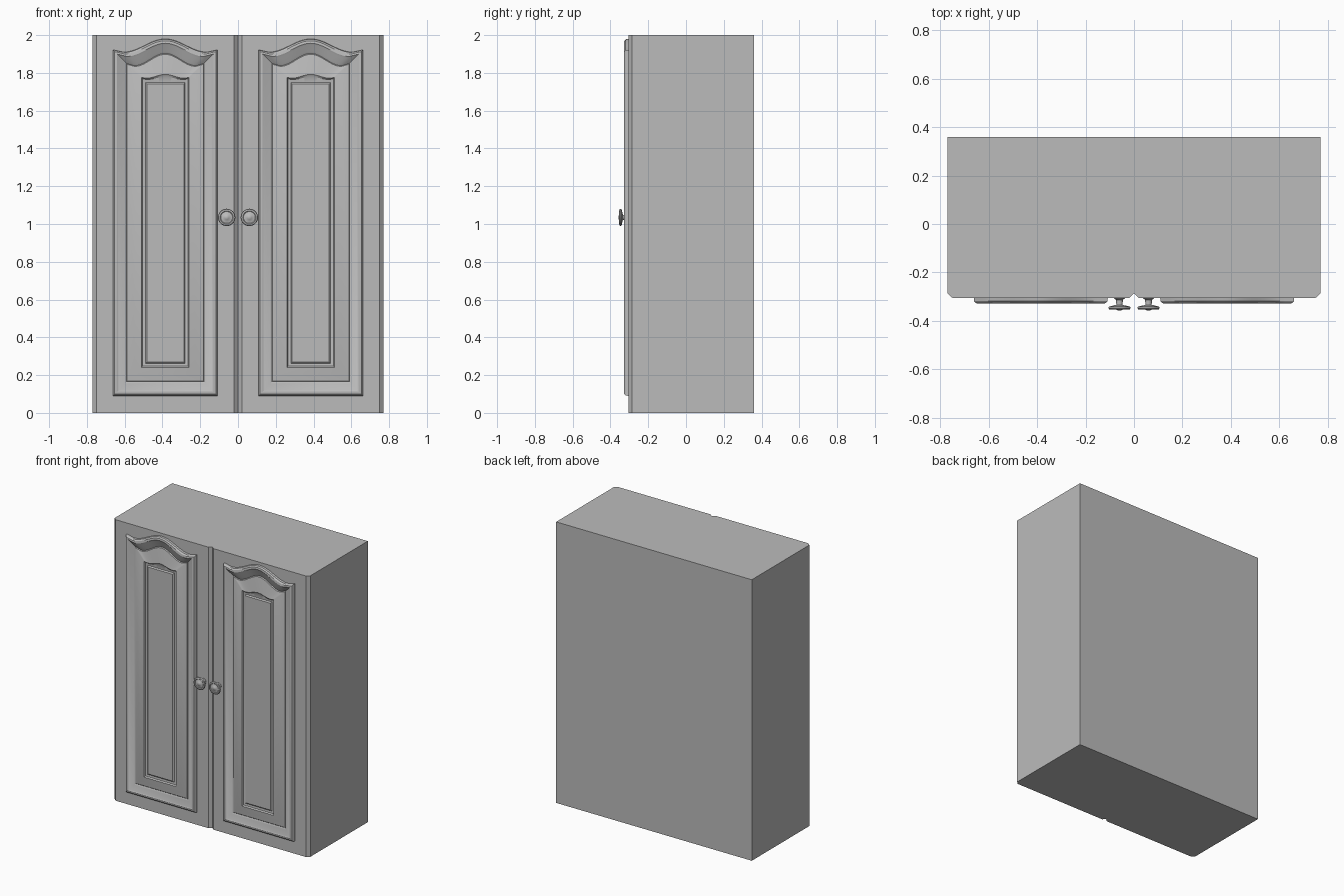
import bpy, bmesh, math
from mathutils import Matrix

cube = bpy.data.objects.get("Cube")
if cube:
    bpy.data.objects.remove(cube, do_unlink=True)

paint = bpy.data.materials.new("grey paint")
paint.use_nodes = True
GREY = (0.5, 0.5, 0.5, 1)
paint.diffuse_color = GREY
paint.node_tree.nodes["Principled BSDF"].inputs["Base Color"].default_value = GREY


def finish(bm, name, angle=None):
    bmesh.ops.recalc_face_normals(bm, faces=bm.faces[:])
    mesh = bpy.data.meshes.new(name)
    bm.to_mesh(mesh)
    bm.free()
    mesh.materials.append(paint)
    ob = bpy.data.objects.new(name, mesh)
    bpy.context.collection.objects.link(ob)
    if angle:
        bpy.ops.object.select_all(action='DESELECT')
        bpy.context.view_layer.objects.active = ob
        ob.select_set(True)
        bpy.ops.object.shade_smooth_by_angle(angle=math.radians(angle))
    return ob


def crown(t):
    """Height of the cathedral arch, from shoulder to crown."""
    a = abs(t)
    if a < 0.8:
        return 0.5 + 0.5 * math.cos(math.pi * a / 0.8)
    return (a - 0.8) * 0.9


def outline(bm, cx, half, bottom, top, rise, y, steps=32):
    """One closed ring: straight sides and bottom, arched top."""
    points = [(cx - half, bottom), (cx + half, bottom)]
    for i in range(steps + 1):
        t = 1 - 2 * i / steps
        points.append((cx + half * t, top + rise * crown(t)))
    return [bm.verts.new((x, y, z)) for x, z in points]


# Door rings from the back edge inwards: half width, bottom, top, arch rise, y
SLAB = [(.385, 0, 2, 0, -.275), (.385, 0, 2, 0, -.287), (.365, 0, 2, 0, -.305)]
MOULDING = [
    (.277, .09, 1.91, .07, -.305), (.275, .092, 1.908, .07, -.319),
    (.268, .10, 1.90, .07, -.327), (.255, .112, 1.887, .07, -.329),
    (.245, .12, 1.878, .07, -.324), (.215, .155, 1.848, .066, -.312),
    (.205, .165, 1.838, .065, -.306)]
PANEL = [
    (.202, .17, 1.834, .064, -.312), (.16, .205, 1.80, .045, -.32),
    (.125, .24, 1.772, .02, -.327), (.12, .247, 1.765, .014, -.319),
    (.105, .262, 1.75, 0, -.317), (.098, .27, 1.742, 0, -.324)]


def door(name, cx):
    bm = bmesh.new()
    rings = [outline(bm, cx, *r) for r in SLAB + MOULDING + PANEL]
    for a, b in zip(rings, rings[1:]):
        for i in range(len(a)):
            j = (i + 1) % len(a)
            bm.faces.new((a[i], a[j], b[j], b[i]))
    bm.faces.new(rings[0])
    bm.faces.new(rings[-1])
    finish(bm, name, 30)


# Knob profile turned about the y axis: radius, y
KNOB = [(0, -.303), (.022, -.303), (.022, -.308), (.014, -.313), (.013, -.334),
        (.03, -.338), (.043, -.341), (.046, -.346), (.043, -.352), (.035, -.354),
        (.031, -.351), (.014, -.353), (.011, -.356), (0, -.357)]


def knob(name, cx, z=1.035):
    bm = bmesh.new()
    verts = [bm.verts.new((r, y, 0)) for r, y in KNOB]
    edges = [bm.edges.new(pair) for pair in zip(verts, verts[1:])]
    bmesh.ops.spin(bm, geom=verts + edges, cent=(0, 0, 0), axis=(0, 1, 0),
                   angle=math.tau, steps=32)
    bmesh.ops.remove_doubles(bm, verts=bm.verts[:], dist=0.0001)
    bmesh.ops.translate(bm, verts=bm.verts[:], vec=(cx, 0, z))
    finish(bm, name, 40)


# Cabinet body
bm = bmesh.new()
bmesh.ops.create_cube(bm, size=1, matrix=Matrix.Translation((0, .0425, 1))
                      @ Matrix.Diagonal((1.54, .635, 2, 1)))
finish(bm, "cabinet_body")

# Pair of doors with knobs beside the centre gap
for side, s in (("left", 1), ("right", -1)):
    door(side + "_door", s * .385)
    knob(side + "_knob", s * .06)
